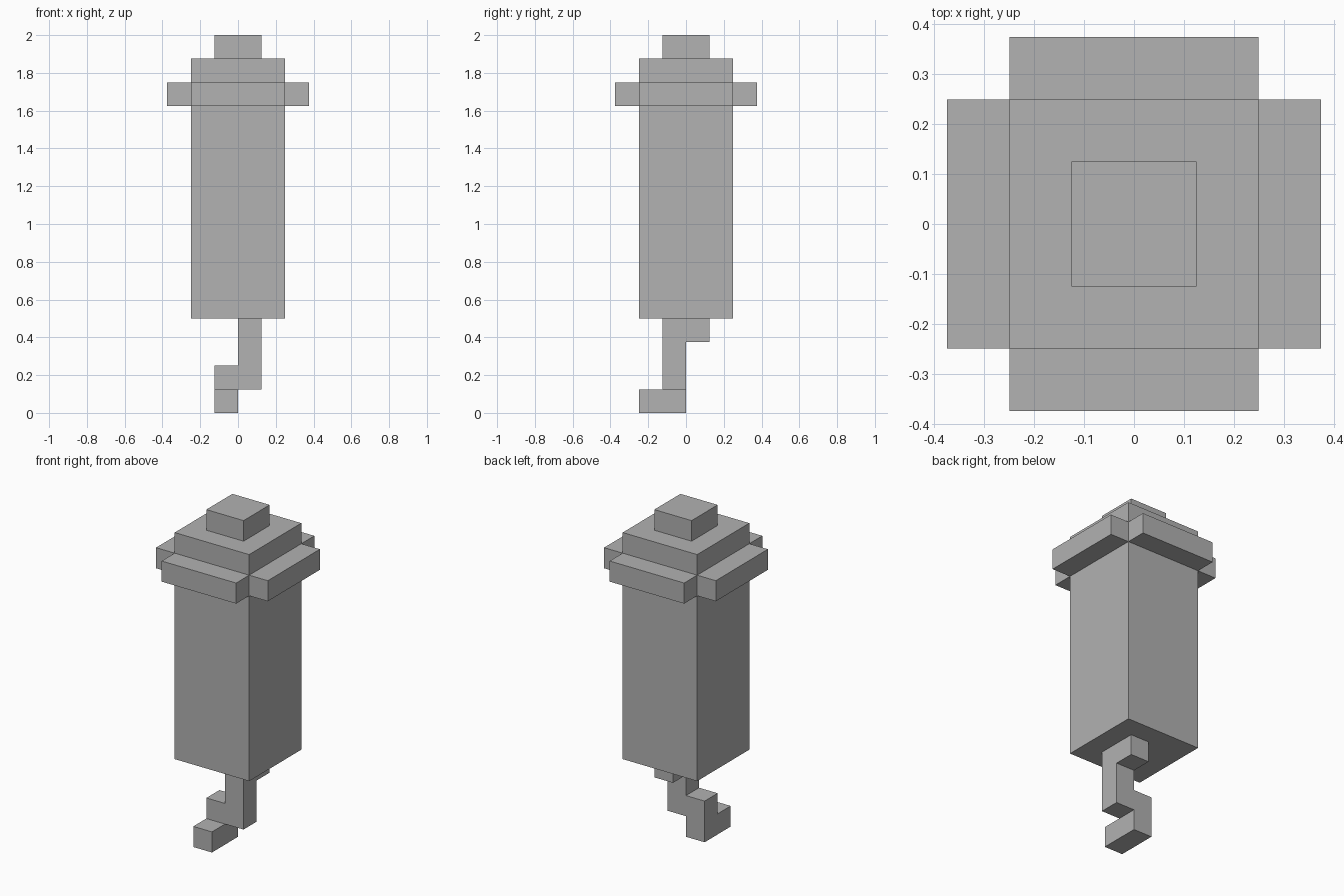
import bpy
import bmesh
from mathutils import Matrix, Vector

U = 0.125  # every part sits on a grid of this step

cube = bpy.data.objects.get("Cube")
if cube:
    bpy.data.objects.remove(cube, do_unlink=True)

grey = bpy.data.materials.new("plain grey")
grey.use_nodes = True
COLOUR = (0.445, 0.445, 0.445, 1)
grey.diffuse_color = COLOUR
grey.node_tree.nodes["Principled BSDF"].inputs["Base Color"].default_value = COLOUR


def box(name, low, high):
    """Flat-shaded box between two corners given in grid steps."""
    low, high = Vector(low) * U, Vector(high) * U
    bm = bmesh.new()
    bmesh.ops.create_cube(bm, size=1, matrix=Matrix.Translation((low + high) / 2)
                          @ Matrix.Diagonal((*(high - low), 1)))
    mesh = bpy.data.meshes.new(name)
    bm.to_mesh(mesh)
    bm.free()
    mesh.materials.append(grey)
    obj = bpy.data.objects.new(name, mesh)
    bpy.context.collection.objects.link(obj)
    return obj


# Tall square body with a small block on top
box("body", (-2, -2, 4), (2, 2, 15))
box("top_block", (-1, -1, 15), (1, 1, 16))

# Rim: one bar on each side, corners left open
for side, s in (("left", 1), ("right", -1)):
    box(f"rim_{side}", (min(2 * s, 3 * s), -2, 13), (max(2 * s, 3 * s), 2, 14))
for side, s in (("front", -1), ("back", 1)):
    box(f"rim_{side}", (-2, min(2 * s, 3 * s), 13), (2, max(2 * s, 3 * s), 14))

# Crooked tail hanging below the body
box("tail_root", (0, 0, 3), (1, 1, 4))
box("tail_stem", (0, -1, 1), (1, 0, 4))
box("tail_bend", (-1, -1, 1), (0, 0, 2))
box("tail_tip", (-1, -2, 0), (0, 0, 1))
